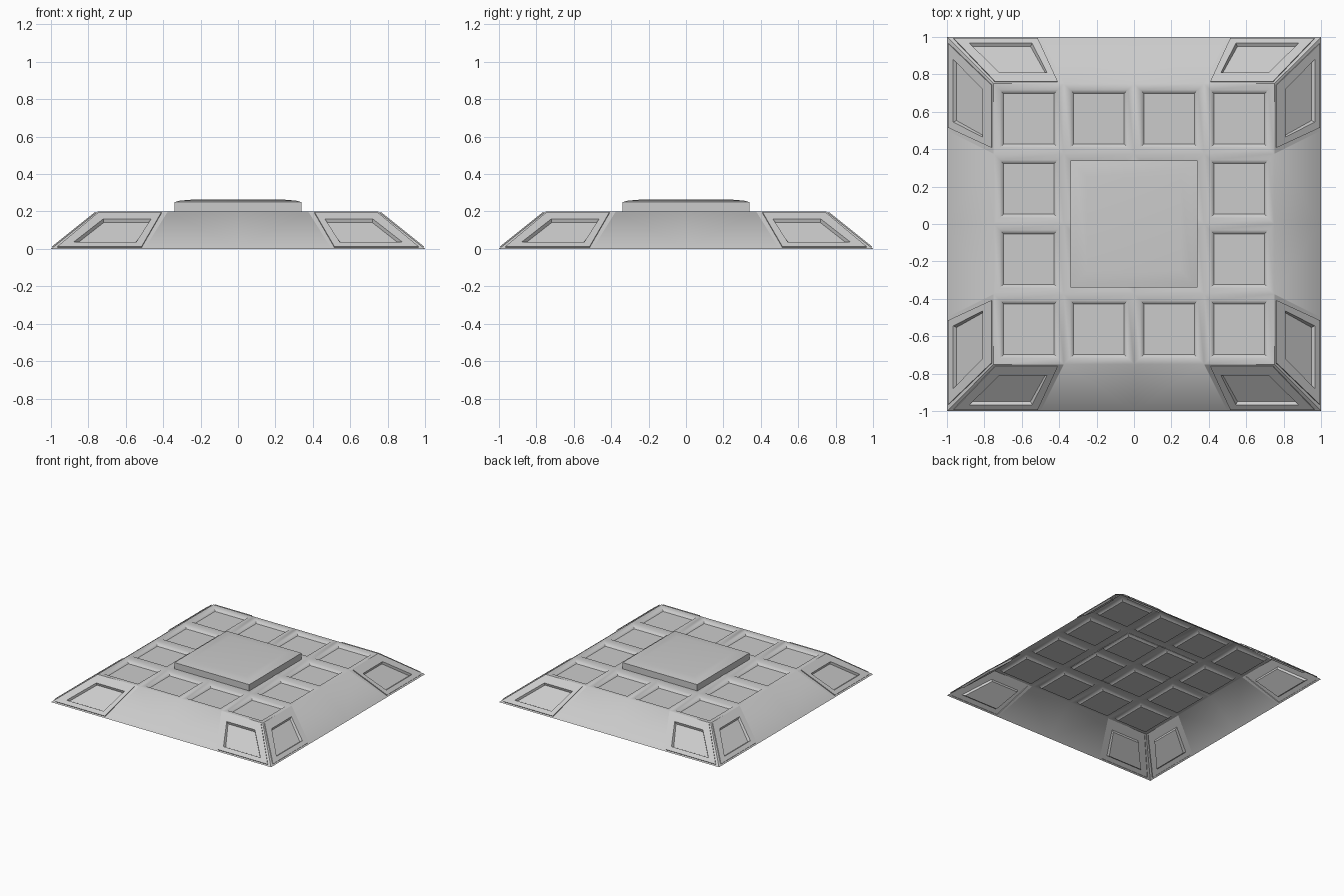
import bpy, bmesh
from math import radians
from mathutils import Vector, Matrix

if "Cube" in bpy.data.objects:
    bpy.data.objects.remove(bpy.data.objects["Cube"])


def loft(bm, rings, cap=True):
    """Skin between successive closed rings and cap the last one."""
    faces = []
    rows = [[bm.verts.new(p) for p in ring] for ring in rings]
    for a, b in zip(rows, rows[1:]):
        n = len(a)
        for i in range(n):
            j = (i + 1) % n
            faces.append(bm.faces.new((a[i], a[j], b[j], b[i])))
    if cap:
        faces.append(bm.faces.new(rows[-1]))
    return faces


def square(cx, cy, h, z):
    return [Vector((cx + sx * h, cy + sy * h, z))
            for sx, sy in ((-1, -1), (1, -1), (1, 1), (-1, 1))]


def finish(bm, name, angle, flat_layer=None):
    mesh = bpy.data.meshes.new(name)
    bm.to_mesh(mesh)
    ob = bpy.data.objects.new(name, mesh)
    bpy.context.collection.objects.link(ob)
    bpy.ops.object.select_all(action='DESELECT')
    ob.select_set(True)
    bpy.context.view_layer.objects.active = ob
    bpy.ops.object.shade_smooth_by_angle(angle=radians(angle))
    if flat_layer:
        for poly, f in zip(mesh.polygons, mesh.attributes[flat_layer].data):
            if f.value:
                poly.use_smooth = False
    return ob


bm = bmesh.new()
flat = bm.faces.layers.int.new("flat")
TOP = 0.2

# Top deck: four by four sunken tiles
centres = [-0.5625, -0.1875, 0.1875, 0.5625]
for cx in centres:
    for cy in centres:
        faces = loft(bm, [square(cx, cy, 0.1875, TOP), square(cx, cy, 0.155, TOP),
                          square(cx, cy, 0.135, TOP - 0.022)])
        faces[-1][flat] = 1

# Sloped sides: plain middle and a raised, recessed panel at each end
normal = Vector((0, -TOP, 0.25)).normalized()
if normal.y > 0:
    normal = -normal
normal = Vector((0, -0.2, 0.25)).normalized()
outer = [(1, 0), (.5, 0), (.375, .2), (.75, .2)]
rim = [(.965, .008), (.515, .008), (.408, .193), (.743, .193)]
inner = [(.88, .03), (.545, .03), (.465, .155), (.72, .155)]
floor = [(.865, .035), (.553, .035), (.473, .15), (.718, .15)]
steps = [(outer, 0), (rim, 0), (rim, .007), (inner, .007), (floor, -.012)]


def on_slope(x, z, off=0):
    return Vector((x, -(1 - 1.25 * z), z)) + normal * off


for k in range(4):
    rot = Matrix.Rotation(radians(90 * k), 3, 'Z')
    for s in (-1, 1):
        rings = [[rot @ on_slope(s * x, z, off) for x, z in pts] for pts, off in steps]
        for f in loft(bm, rings):
            f[flat] = 1
        mid = [(0, 0), (s * .5, 0), (s * .375, .2), (0, .2)]
        bm.faces.new([bm.verts.new(rot @ on_slope(x, z)) for x, z in mid])

bmesh.ops.remove_doubles(bm, verts=bm.verts, dist=1e-4)
bmesh.ops.recalc_face_normals(bm, faces=bm.faces)
bm.normal_update()
if sum(f.normal.z for f in bm.faces) < 0:
    bmesh.ops.reverse_faces(bm, faces=bm.faces)
finish(bm, "base_shell", 60, "flat")

# Centre plate with a gently crowned top
bm = bmesh.new()
loft(bm, [square(0, 0, h, z) for h, z in
          ((.34, .195), (.34, .25), (.31, .258), (.25, .263))])
bmesh.ops.recalc_face_normals(bm, faces=bm.faces)
finish(bm, "centre_plate", 40)
